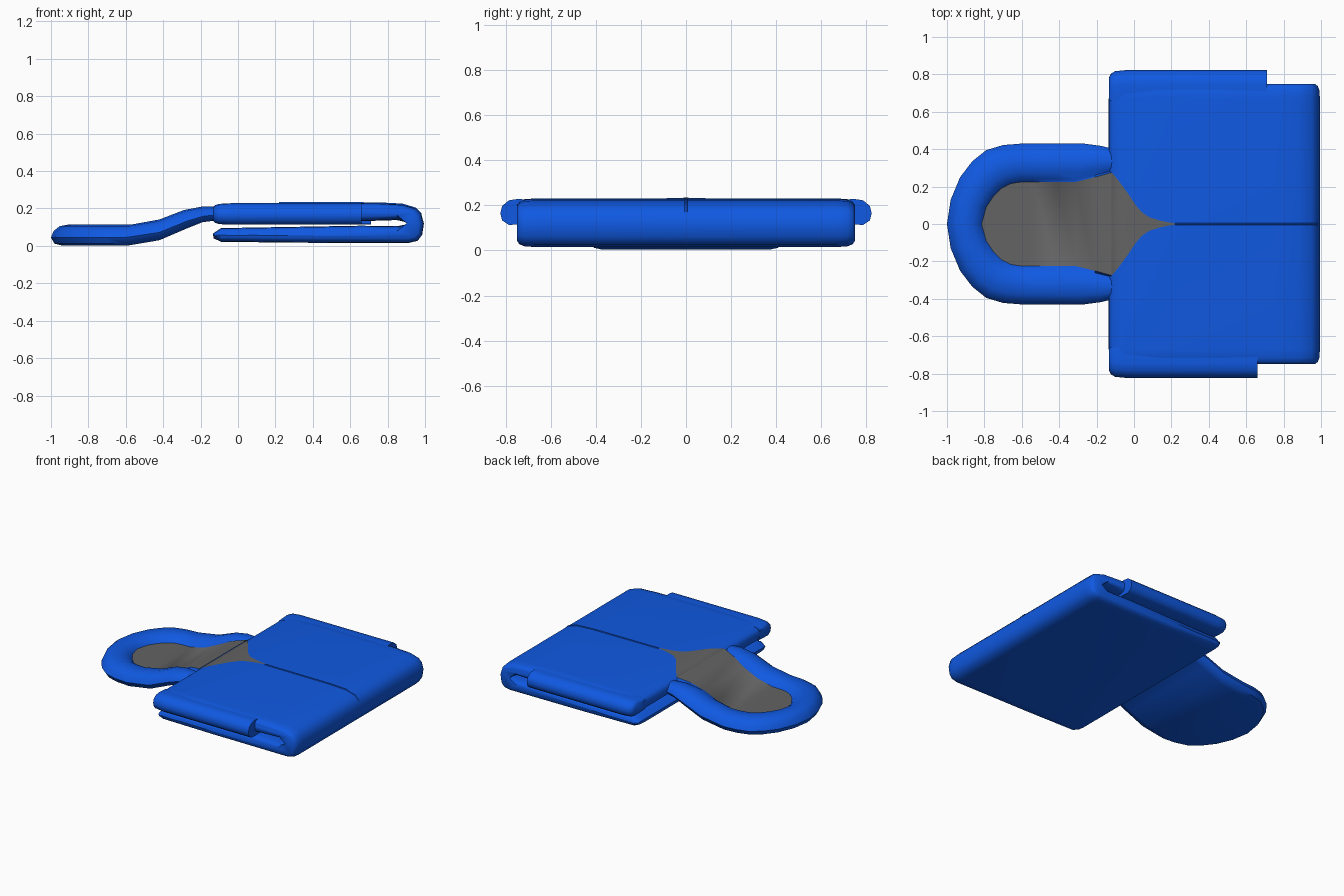
import bpy, bmesh, math
from mathutils import Vector

if "Cube" in bpy.data.objects:
    bpy.data.objects.remove(bpy.data.objects["Cube"])


def material(name, rgb):
    m = bpy.data.materials.new(name)
    m.diffuse_color = (*rgb, 1)
    m.use_nodes = True
    m.node_tree.nodes["Principled BSDF"].inputs["Base Color"].default_value = m.diffuse_color
    return m


BLUE = material("blue fabric", (0.005, 0.100, 0.76))
GREY = material("grey lining", (0.125, 0.125, 0.125))


def make(name, rows, mats, closed=False, caps=False, mat_rule=None):
    """Skin a list of equally long point rows into one smooth object."""
    bm = bmesh.new()
    vs = [[bm.verts.new(p) for p in r] for r in rows]
    n = len(rows[0])
    for i in range(len(vs) - 1):
        for j in range(n if closed else n - 1):
            k = (j + 1) % n
            f = bm.faces.new((vs[i][j], vs[i][k], vs[i + 1][k], vs[i + 1][j]))
            if mat_rule:
                f.material_index = mat_rule(j)
    if caps:
        bm.faces.new(vs[0])
        bm.faces.new(vs[-1])
    bmesh.ops.remove_doubles(bm, verts=bm.verts, dist=1e-5)
    bmesh.ops.recalc_face_normals(bm, faces=bm.faces)
    me = bpy.data.meshes.new(name)
    bm.to_mesh(me)
    bm.free()
    ob = bpy.data.objects.new(name, me)
    bpy.context.collection.objects.link(ob)
    for m in mats:
        me.materials.append(m)
    bpy.ops.object.select_all(action='DESELECT')
    ob.select_set(True)
    bpy.context.view_layer.objects.active = ob
    bpy.ops.object.shade_smooth_by_angle(angle=math.radians(45))
    return ob


def lerp_table(tab, x):
    for (x0, z0), (x1, z1) in zip(tab, tab[1:]):
        if x <= x1:
            return z0 + (z1 - z0) * max(0, x - x0) / (x1 - x0)
    return tab[-1][1]


def smooth(x, a, b):
    t = min(1, max(0, (x - a) / (b - a)))
    return t * t * (3 - 2 * t)


# folded body: U-shaped side profile (x, z), clockwise
TOP = [(-0.133, 0.19), (-0.115, 0.213), (-0.05, 0.226), (0.2, 0.23), (0.75, 0.228),
       (0.88, 0.221), (0.95, 0.20), (0.98, 0.17)]
PROFILE = TOP + [(0.994, 0.12), (0.985, 0.06), (0.96, 0.027), (0.91, 0.015),
                 (0.3, 0.017), (-0.09, 0.022), (-0.13, 0.04), (-0.135, 0.065),
                 (-0.09, 0.095), (0.66, 0.108), (0.85, 0.105), (0.93, 0.12),
                 (0.85, 0.138), (0.66, 0.132), (-0.09, 0.118), (-0.128, 0.14)]


def inset(profile, d):
    out = []
    for i, p in enumerate(profile):
        a, b = Vector(profile[i - 1]), Vector(profile[(i + 1) % len(profile)])
        t = (b - a).normalized()
        if t.length < 0.5 or abs(p[0] - 0.93) < 1e-6:
            t = Vector((0, -1))
        out.append((p[0] + t.y * d, p[1] - t.x * d))
    return out


steps = [(0.748, 0.026), (0.738, 0.012), (0.715, 0.003), (0.67, 0.0)]
stations = [(-y, d) for y, d in steps] + [(y, d) for y, d in reversed(steps)]
make("folded_body", [[(x, y, z) for x, z in inset(PROFILE, d)] for y, d in stations],
     [BLUE], closed=True, caps=True)

# rolled side edges of the upper layer
SECTION = [(0.66, 0.222), (0.745, 0.228), (0.785, 0.222), (0.815, 0.197), (0.823, 0.165),
           (0.815, 0.133), (0.785, 0.113), (0.66, 0.118)]
for side, end in ((1, 0.71), (-1, 0.66)):
    rows = []
    for x, s in ((-0.133, 0.62), (-0.122, 0.82), (-0.1, 0.94), (-0.04, 1), (end, 1)):
        rows.append([(x, side * (0.66 + (y - 0.66) * (0.4 + 0.6 * s)),
                      0.17 + (z - 0.17) * s) for y, z in SECTION])
    make("left_side_roll" if side > 0 else "right_side_roll", rows, [BLUE],
         closed=True, caps=True)

# hood: outer and inner plan outlines, half of a U
OUTER = [(-1, 0), (-0.98, 0.13), (-0.93, 0.25), (-0.865, 0.335), (-0.79, 0.395),
         (-0.7, 0.422), (-0.6, 0.43), (-0.42, 0.43), (-0.27, 0.43), (-0.18, 0.418),
         (-0.10, 0.40)]
INNER = [(-0.815, 0), (-0.79, 0.09), (-0.75, 0.15), (-0.71, 0.19), (-0.66, 0.216),
         (-0.6, 0.225), (-0.54, 0.225), (-0.42, 0.225), (-0.31, 0.225), (-0.21, 0.25),
         (-0.12, 0.275)]
RIM = [(0.3, 0.003), (0.1, 0.012), (0, 0.045), (0.08, 0.08), (0.25, 0.105), (0.5, 0.114),
       (0.75, 0.108), (0.93, 0.085)]


def hood_z(x, z):
    thin = 1 - 0.35 * smooth(x, -0.35, -0.1)
    return 0.057 + (z - 0.057) * thin + 0.115 * smooth(x, -0.55, -0.14)


def lining_z(x):
    return 0.068 + 0.147 * smooth(x, -0.55, -0.1)


rows = []
for (ox, oy), (ix, iy) in zip(OUTER, INNER):
    half = []
    for t, z in RIM:
        x, y = ox + (ix - ox) * t, oy + (iy - oy) * t
        half.append((x, y, hood_z(x, z)))
    half.append((ix, iy, lining_z(ix)))
    # lining floor, then mirrored rim back to the underside
    rows.append(half + [(x, -y, z) for x, y, z in reversed(half)])
n = len(RIM)
make("hood", rows, [BLUE, GREY], closed=True, mat_rule=lambda j: 1 if j == n else 0)


# pointed lining opening lying on the body top
def on_top(x, lift):
    return lerp_table(TOP, x) + lift


OPENING = [(-0.132, 0.277), (-0.113, 0.27), (-0.07, 0.215), (-0.03, 0.16), (0.01, 0.10),
           (0.04, 0.065), (0.08, 0.037), (0.14, 0.018), (0.235, 0.0)]
make("lining_opening", [[(x, s * w, on_top(x, 0.004)) for s in (-1, 0, 1)]
                        for x, w in OPENING], [GREY])

# thin zip seam from the opening to the fold
make("zip_seam", [[(x, -0.006, on_top(x, 0)), (x, -0.004, on_top(x, 0.005)),
                   (x, 0.004, on_top(x, 0.005)), (x, 0.006, on_top(x, 0))]
                  for x in (0.22, 0.5, 0.75, 0.88, 0.95, 0.98)], [BLUE])
